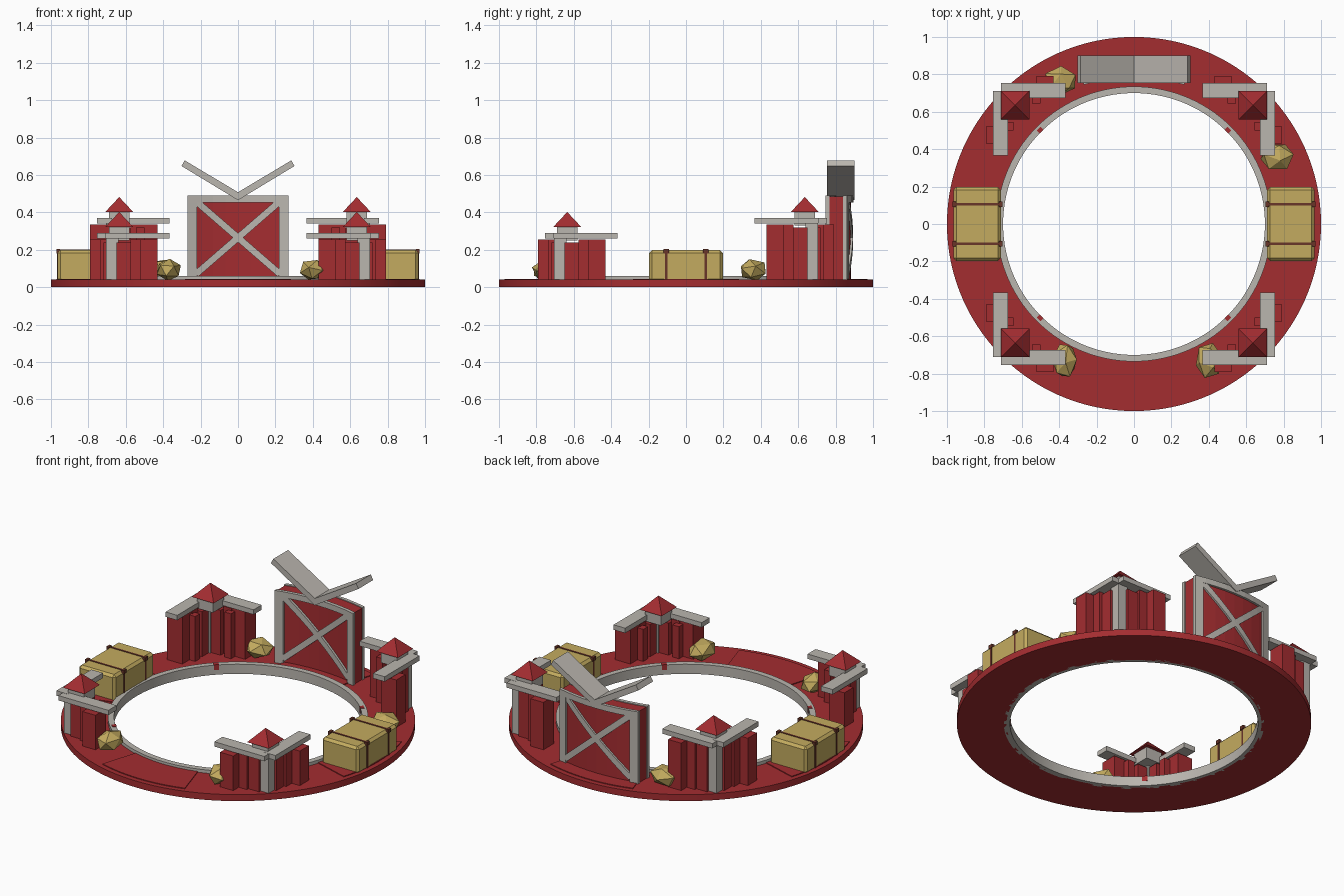
import bpy, bmesh, math
from mathutils import Matrix, Vector

cube = bpy.data.objects.get("Cube")
if cube:
    bpy.data.objects.remove(cube, do_unlink=True)


def material(name, colour):
    m = bpy.data.materials.new(name)
    m.use_nodes = True
    m.diffuse_color = (*colour, 1)
    m.node_tree.nodes["Principled BSDF"].inputs["Base Color"].default_value = (*colour, 1)
    return m


RED = material("barn red", (0.37, 0.026, 0.03))
GREY = material("weathered grey", (0.49, 0.465, 0.425))
STRAW = material("straw gold", (0.55, 0.41, 0.115))
BROWN = material("strap brown", (0.14, 0.035, 0.022))


def finish(name, bm, mat):
    bmesh.ops.recalc_face_normals(bm, faces=bm.faces)
    mesh = bpy.data.meshes.new(name)
    bm.to_mesh(mesh)
    bm.free()
    mesh.materials.append(mat)
    ob = bpy.data.objects.new(name, mesh)
    bpy.context.scene.collection.objects.link(ob)
    return ob


def box(name, xs, ys, zs, mat, bevel=0):
    bm = bmesh.new()
    ranges = [sorted(r) for r in (xs, ys, zs)]
    size = [b - a for a, b in ranges]
    mid = Vector([(a + b) / 2 for a, b in ranges])
    bmesh.ops.create_cube(bm, size=1, matrix=Matrix.Translation(mid) @ Matrix.Diagonal((*size, 1)))
    if bevel:
        bmesh.ops.bevel(bm, geom=bm.edges[:], offset=bevel, segments=1, affect='EDGES')
    return finish(name, bm, mat)


def arc(name, r0, r1, z0, z1, mat, start=0, sweep=360, steps=120):
    """Ring or ring sector with a rectangular section."""
    bm = bmesh.new()
    closed = sweep == 360
    loops = []
    for i in range(steps if closed else steps + 1):
        a = math.radians(start + sweep * i / steps)
        loops.append([bm.verts.new((r * math.cos(a), r * math.sin(a), z))
                      for r, z in ((r0, z0), (r1, z0), (r1, z1), (r0, z1))])
    pairs = list(zip(loops, loops[1:] + loops[:1])) if closed else list(zip(loops, loops[1:]))
    for a, b in pairs:
        for k in range(4):
            bm.faces.new((a[k], a[k - 1], b[k - 1], b[k]))
    if not closed:
        bm.faces.new(loops[0])
        bm.faces.new(loops[-1])
    return finish(name, bm, mat)


def bent_bar(name, p, q, width, y0, y1, mat, bow=0.035, steps=8):
    """Bar from p to q in the xz plane, bowed backward at the middle of the gate."""
    bm = bmesh.new()
    p, q = Vector(p), Vector(q)
    side = (q - p).orthogonal().normalized() * width / 2
    rows = []
    for i in range(steps + 1):
        c = p.lerp(q, i / steps)
        row = []
        for s, y in ((1, y0), (-1, y0), (-1, y1), (1, y1)):
            v = c + side * s
            row.append(bm.verts.new((v.x, y + bow * (1 - min(1, abs(v.x) / 0.27) ** 2), v.y)))
        rows.append(row)
    for a, b in zip(rows, rows[1:]):
        for k in range(4):
            bm.faces.new((a[k], a[k - 1], b[k - 1], b[k]))
    bm.faces.new(rows[0])
    bm.faces.new(rows[-1])
    return finish(name, bm, mat)


# Ground ring with inner kerb
for ob in (arc("deck_ring", 0.72, 1.0, 0, 0.04, RED), arc("inner_kerb", 0.70, 0.735, 0, 0.06, GREY)):
    bpy.ops.object.select_all(action='DESELECT')
    ob.select_set(True)
    bpy.context.view_layer.objects.active = ob
    bpy.ops.object.shade_smooth_by_angle(angle=math.radians(30))

# Slightly raised deck sectors and kerb studs
for k in range(4):
    arc("raised_deck", 0.73, 0.97, 0.03, 0.045, RED, start=90 * k - 17, sweep=34, steps=12)
    stud = box("kerb_stud", (0.698, 0.722), (-0.015, 0.015), (0.03, 0.063), RED)
    stud.rotation_euler.z = math.radians(45 + 90 * k)

# Corner towers: two plank walls meeting at a post, each wall with a cap rail
BOARDS = ((0.43, 0.52, 0.685, 0.79, 0), (0.50, 0.545, 0.645, 0.73, 0.015),
          (0.52, 0.575, 0.68, 0.735, 0), (0.575, 0.65, 0.65, 0.72, 0.015))


def tower(sx, sy, rail_z):
    def part(name, xs, ys, zs, mat):
        box(name, [sx * x for x in xs], [sy * y for y in ys], zs, mat)

    for a, b, c, d, drop in BOARDS:
        height = (0.03, rail_z - 0.005 - drop)
        part("wall_board", (a, b), (c, d), height, RED)
        part("wall_board", (c, d), (a, b), height, RED)
    part("corner_post", (0.64, 0.705), (0.64, 0.705), (0.03, rail_z + 0.02), GREY)
    part("cap_rail", (0.365, 0.71), (0.675, 0.755), (rail_z, rail_z + 0.03), GREY)
    part("cap_rail", (0.675, 0.755), (0.365, 0.71), (rail_z, rail_z + 0.031), GREY)
    part("roof_block", (0.58, 0.69), (0.58, 0.69), (rail_z - 0.01, rail_z + 0.065), GREY)
    bm = bmesh.new()
    bmesh.ops.create_cone(bm, cap_ends=True, segments=4, radius1=0.075 * math.sqrt(2), radius2=0, depth=0.08,
                          matrix=Matrix.Translation((sx * 0.635, sy * 0.635, rail_z + 0.102))
                          @ Matrix.Rotation(math.pi / 4, 4, 'Z'))
    finish("roof_pyramid", bm, RED)


for sx in (-1, 1):
    tower(sx, -1, 0.26)
    tower(sx, 1, 0.34)

# Barn gate: bowed wall with a braced frame on both faces
bent_bar("gate_wall", (-0.265, 0.26), (0.265, 0.26), 0.45, 0.762, 0.846, RED)
for side, y0, y1 in (("front", 0.745, 0.767), ("back", 0.84, 0.86)):
    bent_bar(side + "_top_beam", (-0.27, 0.472), (0.27, 0.472), 0.036, y0, y1, GREY)
    for s in (-1, 1):
        bent_bar(side + "_gate_post", (s * 0.245, 0.03), (s * 0.245, 0.46), 0.05, y0, y1, GREY)
        bent_bar(side + "_brace", (-0.225, 0.265 - s * 0.195), (0.225, 0.265 + s * 0.195),
                 0.036, y0 + 0.002, y1 - 0.002, GREY)

# Upturned roof boards forming a V above the gate
for s in (-1, 1):
    bm = bmesh.new()
    profile = ((0, 0.465), (0.302, 0.648), (0.285, 0.678), (0, 0.508))
    face = bm.faces.new([bm.verts.new((s * x, 0.755, z)) for x, z in profile])
    extruded = bmesh.ops.extrude_face_region(bm, geom=[face])["geom"]
    bmesh.ops.translate(bm, vec=(0, 0.145, 0), verts=[v for v in extruded if isinstance(v, bmesh.types.BMVert)])
    finish("roof_board", bm, GREY)

# Straw bales with straps and corner clasps
for s in (-1, 1):
    box("straw_bale", (s * 0.712, s * 0.965), (-0.197, 0.197), (0.03, 0.198), STRAW, bevel=0.015)
    for y in (-0.105, 0.105):
        box("bale_strap", (s * 0.709, s * 0.968), (y - 0.006, y + 0.006), (0.04, 0.201), BROWN)
        for x in (0.713, 0.962):
            box("strap_clasp", (s * (x - 0.009), s * (x + 0.009)), (y - 0.014, y + 0.014), (0.18, 0.203), BROWN)

# Faceted straw heaps
for x, y, rx, ry, turn in ((-0.37, -0.73, 0.07, 0.1, 10), (0.4, -0.73, 0.075, 0.1, 40),
                           (0.765, 0.36, 0.095, 0.08, 25), (-0.395, 0.765, 0.095, 0.08, 60)):
    bm = bmesh.new()
    bmesh.ops.create_icosphere(bm, subdivisions=1, radius=1, matrix=Matrix.Translation((x, y, 0.093))
                               @ Matrix.Diagonal((rx, ry, 0.06, 1))
                               @ Matrix.Rotation(math.radians(turn), 4, (1, 0.5, 1)))
    finish("straw_heap", bm, STRAW)
